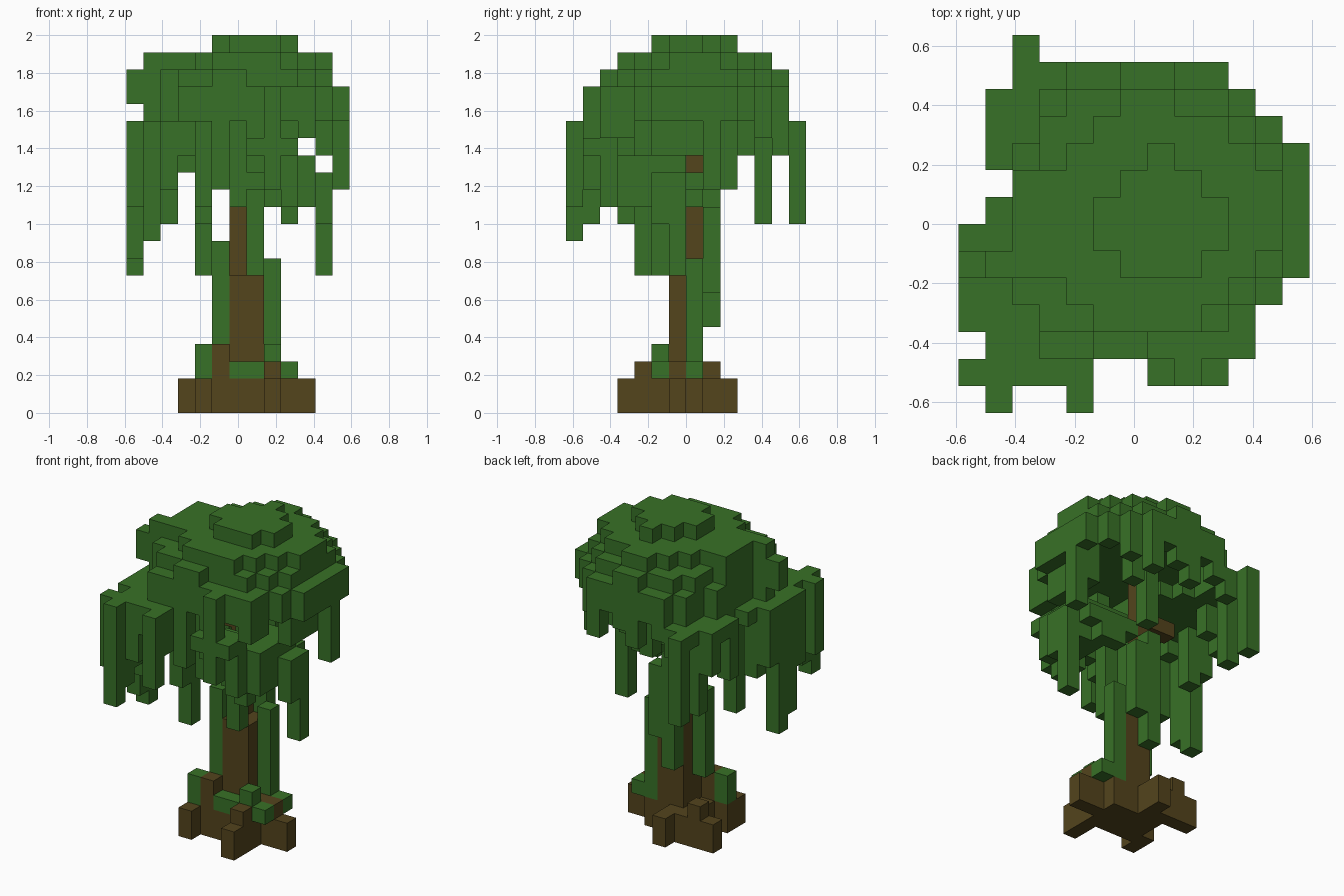
import bpy
import bmesh
from mathutils import Vector

cube = bpy.data.objects.get("Cube")
if cube:
    bpy.data.objects.remove(cube, do_unlink=True)

UNIT = 2 / 22
ORIGIN = Vector((-6.5, -7, 0))


def material(name, color):
    mat = bpy.data.materials.new(name)
    mat.use_nodes = True
    mat.diffuse_color = color
    mat.node_tree.nodes["Principled BSDF"].inputs["Base Color"].default_value = color
    return mat


GREEN = material("leaf green", (0.039, 0.165, 0.020, 1))
BROWN = material("bark brown", (0.087, 0.058, 0.012, 1))


def box(xs, ys, zs):
    """Cells of a block; each range is (first, last), inclusive."""
    return {(x, y, z)
            for x in range(xs[0], xs[1] + 1)
            for y in range(ys[0], ys[1] + 1)
            for z in range(zs[0], zs[1] + 1)}


def layer(z, first_row, spans):
    """One flat slab: an x span for every row, going from front to back."""
    cells = set()
    for row, span in enumerate(spans, first_row):
        cells |= box(span, (row, row), (z, z))
    return cells


def strands(top, items):
    """Hanging columns given as (x, y, lowest cell)."""
    cells = set()
    for x, y, low in items:
        cells |= box((x, x), (y, y), (low, top))
    return cells


def build(name, cells, mat):
    """Turn cells into a mesh that keeps only the exposed faces."""
    bm = bmesh.new()
    verts = {}

    def vert(corner):
        if corner not in verts:
            verts[corner] = bm.verts.new((Vector(corner) + ORIGIN) * UNIT)
        return verts[corner]

    for cell in sorted(cells):
        for axis in range(3):
            for side in (0, 1):
                near = list(cell)
                near[axis] += 2 * side - 1
                if tuple(near) in cells:
                    continue
                u, v = (axis + 1) % 3, (axis + 2) % 3
                ring = []
                for du, dv in ((0, 0), (1, 0), (1, 1), (0, 1)):
                    corner = list(cell)
                    corner[axis] += side
                    corner[u] += du
                    corner[v] += dv
                    ring.append(vert(tuple(corner)))
                bm.faces.new(ring if side else ring[::-1])
    mesh = bpy.data.meshes.new(name)
    bm.to_mesh(mesh)
    bm.free()
    mesh.materials.append(mat)
    obj = bpy.data.objects.new(name, mesh)
    bpy.context.collection.objects.link(obj)


# Spreading roots, with a few knobs on top
roots = box((5, 8), (5, 7), (0, 1)) | box((4, 4), (4, 5), (0, 1))
roots |= box((8, 8), (3, 4), (0, 1)) | box((9, 10), (6, 6), (0, 1))
roots |= box((3, 6), (8, 8), (0, 1)) | box((6, 6), (9, 9), (0, 1))
roots |= box((5, 5), (5, 5), (2, 3)) | box((8, 8), (4, 4), (2, 2))
roots |= box((8, 9), (6, 6), (2, 2)) | box((4, 4), (8, 8), (2, 2))

# Leaning trunk and a short branch stub
trunk = box((6, 7), (6, 7), (0, 7)) | box((6, 6), (7, 7), (8, 17))
trunk |= box((4, 5), (7, 7), (14, 14))

# Moss on the roots and vines climbing the trunk
moss = box((4, 4), (5, 5), (2, 3)) | box((6, 7), (5, 5), (2, 2))
moss |= box((9, 9), (5, 5), (2, 2)) | box((9, 9), (7, 7), (2, 2))
moss |= box((8, 8), (5, 5), (3, 3))
vines = box((8, 8), (7, 7), (2, 8)) | box((5, 5), (6, 6), (4, 9))
vines |= box((6, 6), (8, 8), (5, 12)) | box((7, 7), (8, 8), (7, 11))

# Domed crown with one arm at the right, from the top down
crown = layer(21, 5, [(6, 8), (5, 9), (5, 9), (6, 8), (7, 7)])
crown |= layer(20, 3, [(5, 8), (4, 9), (1, 10), (2, 11), (2, 11),
                       (2, 11), (4, 10), (5, 9), (6, 7)])
crown |= layer(19, 2, [(5, 6), (3, 9), (2, 10), (0, 11), (2, 11), (2, 11),
                       (2, 11), (3, 11), (3, 10), (4, 9), (6, 7)])
ceiling = layer(18, 1, [(8, 8), (3, 10), (3, 10), (2, 11), (0, 12), (2, 12),
                        (2, 12), (2, 12), (2, 12), (3, 11), (3, 10), (4, 9)])
crown |= ceiling

# Uneven rim under the crown: the outer cells of the ceiling carry on down
for x, y, z in ceiling:
    around = [(x + 1, y, z), (x - 1, y, z), (x, y + 1, z), (x, y - 1, z)]
    if x > 0 and not all(c in ceiling for c in around):
        low = 17 if x > 10 or x < 3 else 15 + (x + y) % 3
        crown |= box((x, x), (y, y), (min(low, 16) if x == 10 else low, 17))
crown -= box((10, 10), (0, 13), (15, 15))

# Low leaf shelves at the back and front right, and a clump beside the trunk
shelves = layer(16, 1, [(0, 4), (1, 5), (0, 4), (0, 3), (0, 3), (0, 4),
                        (1, 5), (2, 5), (1, 4), (1, 3), (1, 3), (2, 3)])
shelves |= layer(15, 1, [(0, 3), (1, 4), (0, 3), (0, 1)])
clump = layer(15, 1, [(7, 9), (7, 9)])
clump |= layer(14, 2, [(7, 9), (7, 10), (7, 10), (8, 10), (7, 10)])
clump |= layer(13, 2, [(8, 9), (6, 10), (8, 10), (8, 11), (7, 11), (7, 10)])
clump |= layer(12, 3, [(8, 9), (9, 10), (9, 10), (9, 11), (8, 9)])

# Hanging strands
right_front = strands(16, [(0, 1, 12), (1, 0, 10), (1, 1, 11), (2, 1, 13),
                           (4, 0, 12), (4, 1, 14), (1, 2, 12), (2, 2, 13),
                           (3, 2, 14), (0, 3, 12), (1, 3, 11), (0, 4, 9),
                           (0, 5, 8), (0, 6, 13), (1, 6, 12)])
right_back = strands(16, [(1, 9, 13), (1, 11, 14), (2, 11, 11),
                          (2, 13, 11), (3, 12, 15), (2, 9, 14)])
front = strands(17, [(4, 3, 11), (4, 4, 8), (5, 2, 13), (6, 3, 12),
                     (8, 1, 13), (7, 2, 14)])
lower = strands(13, [(7, 5, 8), (9, 3, 11), (10, 3, 12), (11, 6, 8),
                     (9, 2, 12), (11, 5, 11)])
left_back = strands(17, [(12, 8, 13), (11, 5, 15), (11, 6, 15), (11, 7, 15),
                         (11, 8, 15), (7, 9, 13), (9, 10, 15)])

build("roots", roots, BROWN)
build("trunk", trunk, BROWN)
build("root_moss", moss, GREEN)
build("trunk_vines", vines, GREEN)
leaves = crown | shelves | clump
hanging = right_front | right_back | front | lower | left_back
build("foliage", (leaves | hanging) - trunk - vines, GREEN)
